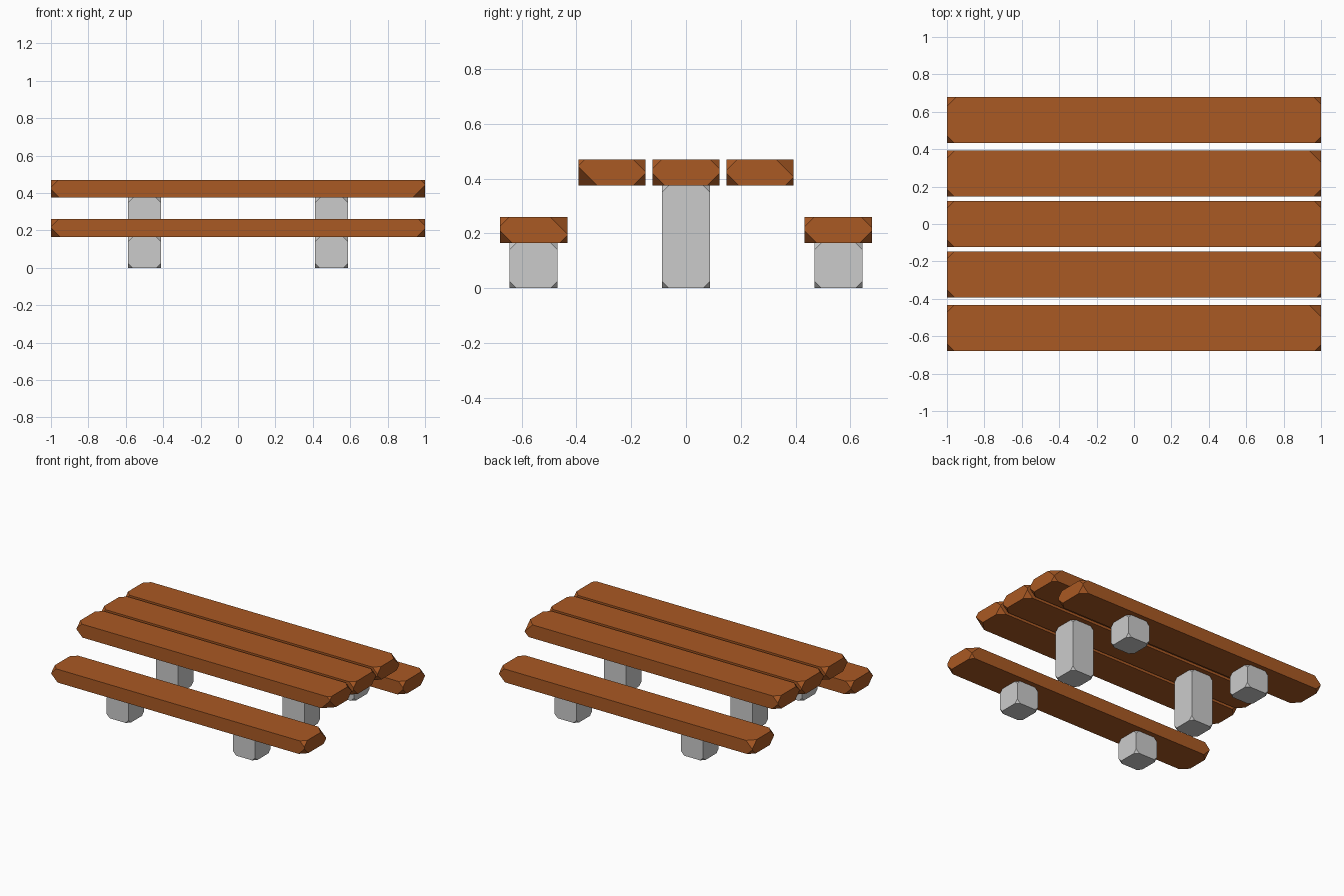
import bpy, bmesh, math
from itertools import product

if "Cube" in bpy.data.objects:
    bpy.data.objects.remove(bpy.data.objects["Cube"])

wood = bpy.data.materials.new("brown_wood")
wood.diffuse_color = (0.40, 0.10, 0.017, 1)
wood.use_nodes = True
wood.node_tree.nodes["Principled BSDF"].inputs["Base Color"].default_value = wood.diffuse_color


def chipped_block(name, lo, hi, cuts, mat=None):
    """Box whose eight corners are sliced off; cuts run over x, y, z (low to high)."""
    bm = bmesh.new()
    corners = product((0, 1), repeat=3)
    for corner, cut in zip(corners, cuts):
        p = [(lo[i], hi[i])[corner[i]] for i in range(3)]
        for axis in range(3):
            q = list(p)
            q[axis] += -cut if corner[axis] else cut
            bm.verts.new(q)
    res = bmesh.ops.convex_hull(bm, input=bm.verts)
    loose = [v for v in bm.verts if not v.link_faces]
    bmesh.ops.delete(bm, geom=loose, context='VERTS')
    bmesh.ops.dissolve_limit(bm, angle_limit=math.radians(1),
                             verts=bm.verts, edges=bm.edges)
    bmesh.ops.recalc_face_normals(bm, faces=bm.faces)
    me = bpy.data.meshes.new(name)
    bm.to_mesh(me)
    bm.free()
    ob = bpy.data.objects.new(name, me)
    bpy.context.collection.objects.link(ob)
    if mat:
        me.materials.append(mat)
    return ob


# Planks: name, y range, underside height, corner cuts
# (left: front low, front high, back low, back high; then right)
planks = [
    ("front_bench", -0.68, -0.433, 0.165,
     (0.05, 0.04, 0.05, 0.04, 0.045, 0.035, 0.028, 0.062)),
    ("table_plank_front", -0.392, -0.147, 0.375,
     (0.045, 0.04, 0.05, 0.04, 0.068, 0.022, 0.045, 0.045)),
    ("table_plank_middle", -0.123, 0.123, 0.375,
     (0.045, 0.04, 0.05, 0.04, 0.045, 0.035, 0.045, 0.035)),
    ("table_plank_back", 0.147, 0.392, 0.375,
     (0.05, 0.04, 0.045, 0.04, 0.045, 0.04, 0.03, 0.062)),
    ("back_bench", 0.433, 0.68, 0.165,
     (0.05, 0.04, 0.04, 0.05, 0.045, 0.035, 0.045, 0.04)),
]
for name, y0, y1, z0, cuts in planks:
    chipped_block(name, (-1, y0, z0), (1, y1, z0 + 0.095), cuts, wood)

# Stone legs: one pair under the table and one under each bench
R = 0.0875
for part, y, top in (("front_bench", -0.557, 0.165),
                     ("table", 0, 0.375),
                     ("back_bench", 0.557, 0.165)):
    for side, x in (("left", -0.5), ("right", 0.5)):
        chipped_block(f"{part}_leg_{side}", (x - R, y - R, 0),
                      (x + R, y + R, top), [0.025] * 8)
